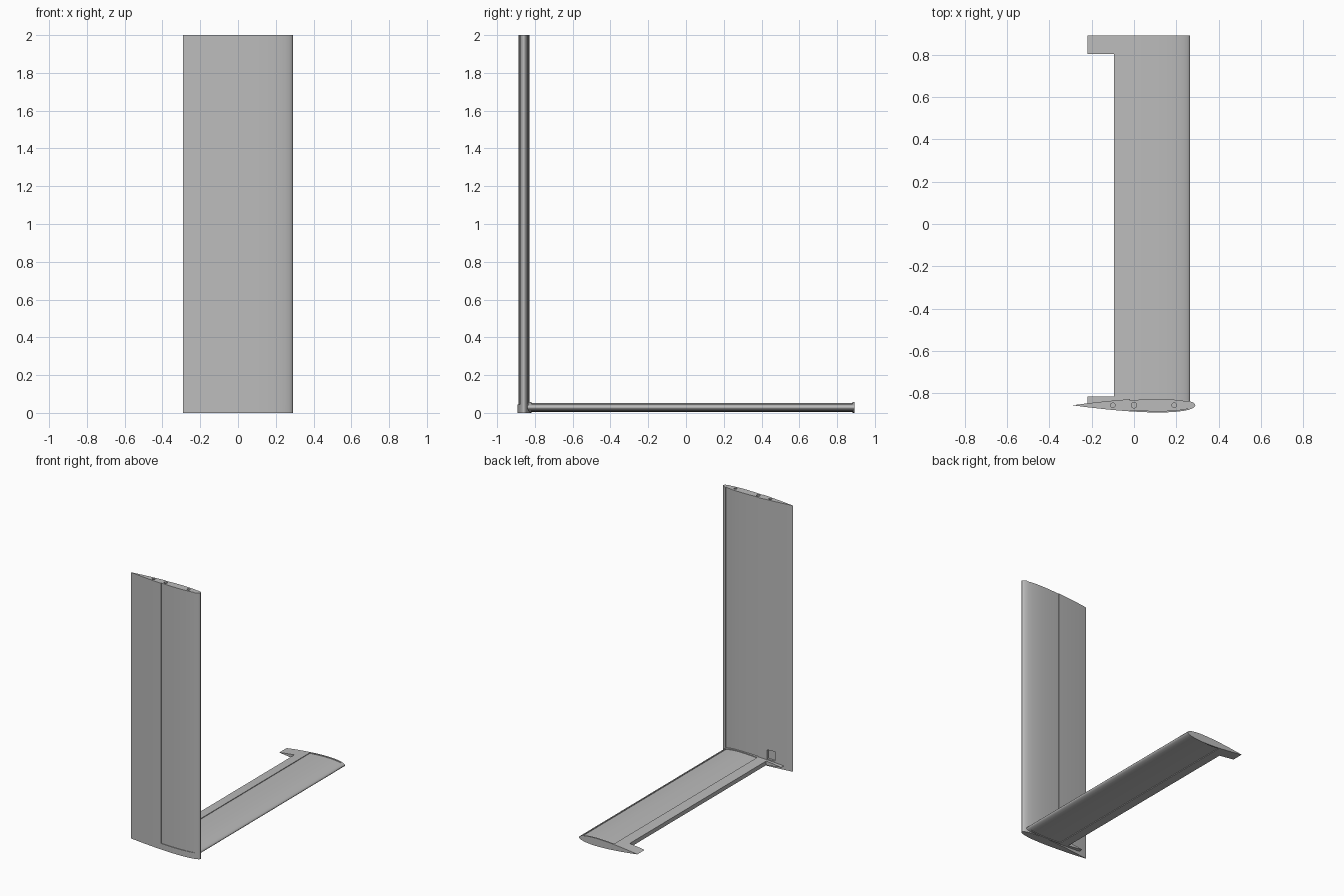
import bpy, bmesh, math
from mathutils import Vector, Matrix

cube = bpy.data.objects.get("Cube")
if cube:
    bpy.data.objects.remove(cube, do_unlink=True)

grey = bpy.data.materials.new("light_grey")
grey.use_nodes = True
colour = (0.5, 0.5, 0.5, 1)
grey.diffuse_color = colour
grey.node_tree.nodes["Principled BSDF"].inputs["Base Color"].default_value = colour


def airfoil(lead, chord, thick, tail=None, recess=None, depth=0.005, steps=40):
    """Closed symmetric airfoil outline, optionally cut off at the tail and
    with a shallow recess between two chord positions on both sides."""
    trail = lead - chord
    tail = trail if tail is None else tail

    def half(x):
        u = min(max((lead - x) / chord, 0), 1)
        return 5 * thick * (0.2969 * math.sqrt(u) - 0.126 * u - 0.3516 * u**2
                            + 0.2843 * u**3 - 0.1036 * u**4)

    xs = [tail + (lead - tail) * (1 - math.cos(math.pi * i / steps)) / 2 for i in range(steps + 1)]
    side = [(x, half(x)) for x in xs]
    if recess:
        lo, hi = recess
        side = [(x, h) for x, h in side if x < lo - 0.001 or x > hi + 0.001]
        inner = [x for x in xs if lo + 0.001 < x < hi - 0.001]
        front = [p for p in side if p[0] > hi]
        back = [p for p in side if p[0] < lo]
        middle = [(x, half(x) - depth) for x in [lo] + inner + [hi]]
        side = back + [(lo, half(lo))] + middle + [(hi, half(hi))] + front
    return side + [(x, -h) for x, h in reversed(side)]


def prism(bm, outline, start, end, place):
    """Extrude an outline from start to end; place maps (x, h, span) to space."""
    tmp = bmesh.new()
    verts = [tmp.verts.new(place(x, h, start)) for x, h in outline]
    bmesh.ops.remove_doubles(tmp, verts=verts, dist=0.00005)
    face = tmp.faces.new([v for v in verts if v.is_valid])
    out = bmesh.ops.extrude_face_region(tmp, geom=[face])
    move = Vector(place(0, 0, end)) - Vector(place(0, 0, start))
    bmesh.ops.translate(tmp, vec=move, verts=[g for g in out["geom"] if isinstance(g, bmesh.types.BMVert)])
    if not face.is_valid or all(f.normal.length == 0 for f in tmp.faces):
        tmp.normal_update()
    bmesh.ops.recalc_face_normals(tmp, faces=tmp.faces)
    mesh = bpy.data.meshes.new("part")
    tmp.to_mesh(mesh)
    bm.from_mesh(mesh)
    tmp.free()
    bpy.data.meshes.remove(mesh)


def make(name, bm):
    mesh = bpy.data.meshes.new(name)
    bm.to_mesh(mesh)
    bm.free()
    mesh.materials.append(grey)
    obj = bpy.data.objects.new(name, mesh)
    bpy.context.collection.objects.link(obj)
    return obj


def panel(name, outline, start, end, place):
    bm = bmesh.new()
    prism(bm, outline, start, end, place)
    return make(name, bm)


def smooth(obj):
    obj.data.shade_smooth()
    obj.data.set_sharp_from_angle(angle=math.radians(25))


def carve(obj, cutter):
    """Cut one shape out of another and drop the cutter."""
    cutter.hide_render = True
    mod = obj.modifiers.new("cut", "BOOLEAN")
    mod.operation = "DIFFERENCE"
    mod.solver = "EXACT"
    mod.object = cutter
    graph = bpy.context.evaluated_depsgraph_get()
    mesh = bpy.data.meshes.new_from_object(obj.evaluated_get(graph))
    obj.modifiers.clear()
    obj.data = mesh
    bpy.data.objects.remove(cutter, do_unlink=True)


FIN_Y, WING_Z = -0.858, 0.029
upright = lambda x, h, s: (x, FIN_Y + h, s)
level = lambda x, h, s: (x, s, WING_Z + h)

# Upright panel: full-thickness foot, then the recessed span
fin = dict(lead=0.29, chord=0.58, thick=0.068)
fin_foot = panel("fin_foot_rib", airfoil(**fin), 0, 0.045, upright)
fin_span = panel("fin_panel", airfoil(**fin, recess=(-0.02, 0.255)), 0.045, 2, upright)

# Spar holes in the top end
for x, radius, depth in ((-0.1, 0.011, 0.03), (0, 0.013, 0.6), (0.19, 0.011, 0.03)):
    bm = bmesh.new()
    bmesh.ops.create_cone(bm, cap_ends=True, segments=24, radius1=radius, radius2=radius,
                          depth=2 * depth, matrix=Matrix.Translation((x, FIN_Y, 2)))
    carve(fin_span, make("hole_cutter", bm))

# Small rectangular pocket low on the inner side
bm = bmesh.new()
bmesh.ops.create_cube(bm, size=1, matrix=Matrix.Translation((-0.12, FIN_Y + 0.025, 0.085))
                      @ Matrix.Diagonal((0.065, 0.04, 0.07, 1)))
carve(fin_span, make("pocket_cutter", bm))

# Level panel: root rib, notched span, wide tip and end rib
wing = dict(lead=0.265, chord=0.485, thick=0.058)
dip = (-0.02, 0.24)
parts = [
    panel("wing_root_rib", airfoil(**wing), FIN_Y, -0.817, level),
    panel("wing_panel", airfoil(**wing, tail=-0.095, recess=dip), -0.817, 0.805, level),
    panel("wing_tip", airfoil(**wing, recess=dip), 0.805, 0.882, level),
    panel("wing_end_rib", airfoil(**wing), 0.882, 0.892, level),
]

for obj in [fin_foot, fin_span] + parts:
    smooth(obj)
